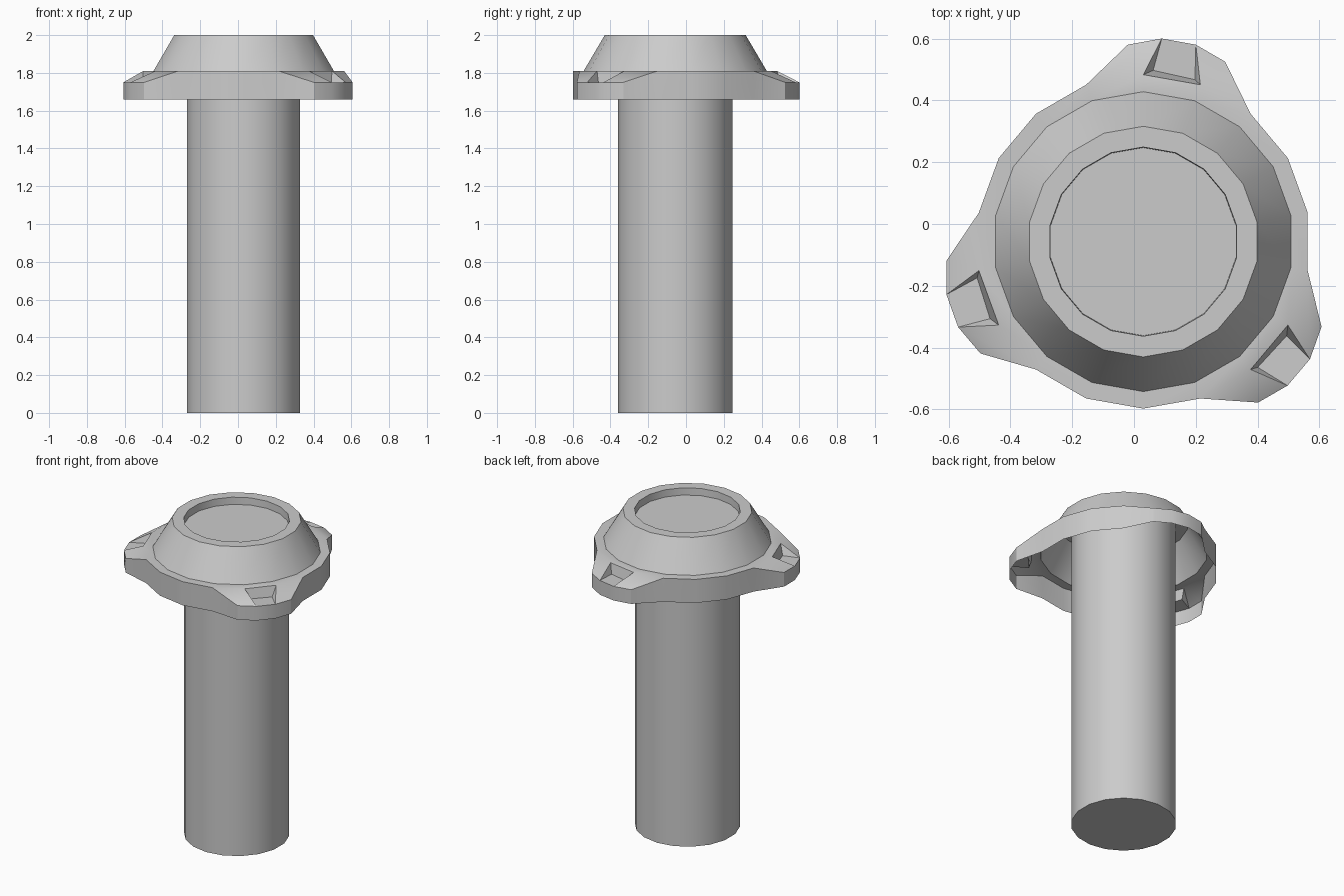
import bpy, bmesh
from math import radians, cos, sin
from mathutils import Matrix, Vector

if "Cube" in bpy.data.objects:
    bpy.data.objects.remove(bpy.data.objects["Cube"])

CX, CY = 0.03, -0.057   # shared axis of shaft and cap
SIDES = 18
STEP = 360 / SIDES


def polar(deg, r, z):
    return Vector((CX + r * cos(radians(deg)), CY + r * sin(radians(deg)), z))


def finish(name, faces):
    bm = bmesh.new()
    for f in faces:
        bm.faces.new([bm.verts.new(p) for p in f])
    bmesh.ops.remove_doubles(bm, verts=bm.verts[:], dist=0.0005)
    bmesh.ops.recalc_face_normals(bm, faces=bm.faces[:])
    # open shells: make sure most of the surface looks outwards
    axis = Vector((CX, CY, 1.0))
    score = sum((f.calc_center_median() - axis).dot(f.normal) * f.calc_area() for f in bm.faces)
    if score < 0:
        bmesh.ops.reverse_faces(bm, faces=bm.faces[:])
    mesh = bpy.data.meshes.new(name)
    bm.to_mesh(mesh)
    bm.free()
    ob = bpy.data.objects.new(name, mesh)
    bpy.context.collection.objects.link(ob)
    bpy.ops.object.select_all(action='DESELECT')
    bpy.context.view_layer.objects.active = ob
    ob.select_set(True)
    bpy.ops.object.shade_smooth_by_angle(angle=radians(30))
    return ob


def lathe(profile):
    # bands between consecutive (radius, z) rings
    out = []
    for (r0, z0), (r1, z1) in zip(profile, profile[1:]):
        for k in range(SIDES):
            a, b = 90 + STEP * k, 90 + STEP * (k + 1)
            out.append([polar(a, r0, z0), polar(b, r0, z0), polar(b, r1, z1), polar(a, r1, z1)])
    return out


def disc(r, z):
    return [polar(90 + STEP * k, r, z) for k in range(SIDES)]


# Solid shaft, its top forming the recessed disc
finish("shaft", lathe([(0.304, 0), (0.304, 1.955)]) + [disc(0.304, 0), disc(0.304, 1.955)])

# Hollow cap: flange top, flared cone, rim and recess wall
TOP, LOBE, BASE = 1.81, 1.75, 1.66
cap = lathe([(0.54, TOP), (0.485, TOP), (0.373, 2.0), (0.306, 2.0), (0.304, 1.955)])

# One third of the skirt: a lobe with a notch, then plain wall
A, B, C, D = [polar(a, 0.54, TOP) for a in (110, 90, 70, 50)]
E, F, G, H = [Vector((x, y, LOBE)) for x, y in
              ((-0.02, 0.58), (0.09, 0.60), (0.20, 0.58), (0.295, 0.525))]
P, Q = Vector((0.062, 0.497, LOBE - 0.002)), Vector((0.197, 0.467, LOBE - 0.002))
sector = [[A, B, F, E], [C, D, H, G], [B, C, Q, P], [P, Q, G, F], [B, P, F], [C, G, Q]]
outline = [A, E, F, G, H, D, polar(30, 0.54, TOP), polar(10, 0.54, TOP), polar(-10, 0.54, TOP)]
for p, q in zip(outline, outline[1:]):
    sector.append([p, q, Vector((q.x, q.y, BASE)), Vector((p.x, p.y, BASE))])

# Repeat around the axis
centre = Vector((CX, CY, 0))
for k in range(3):
    rot = Matrix.Rotation(radians(120 * k), 3, 'Z')
    cap += [[rot @ (p - centre) + centre for p in f] for f in sector]
finish("lobed_cap", cap)
